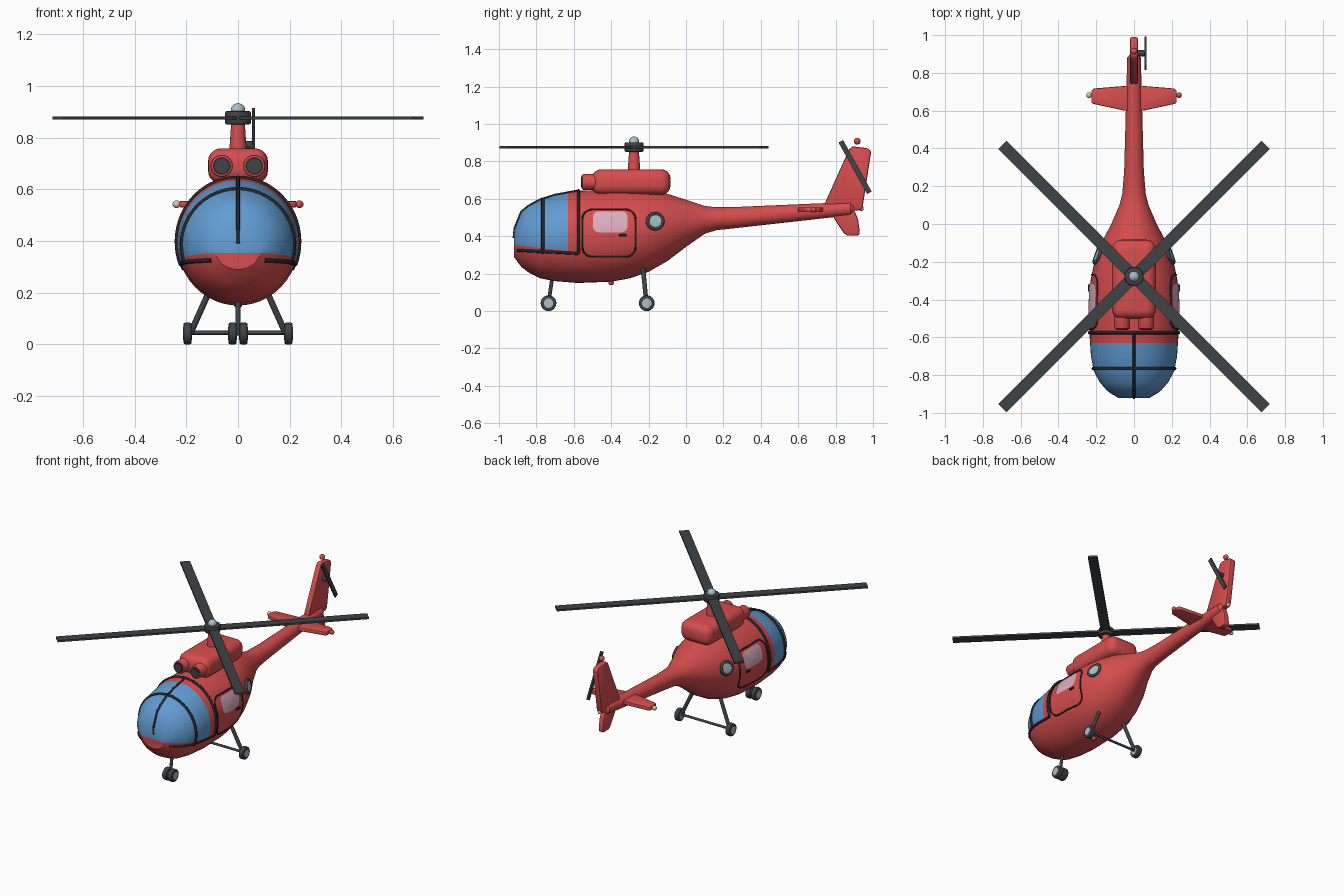
import bpy, bmesh, math
from mathutils import Vector, Matrix

if "Cube" in bpy.data.objects:
    bpy.data.objects.remove(bpy.data.objects["Cube"])


def material(name, *rgb):
    m = bpy.data.materials.new(name)
    m.use_nodes = True
    m.diffuse_color = (*rgb, 1)
    m.node_tree.nodes["Principled BSDF"].inputs["Base Color"].default_value = (*rgb, 1)
    return m


RED = material("red paint", .68, .075, .075)
BLUE = material("blue glass", .12, .33, .65)
DARK = material("dark grey", .05, .056, .062)
BLACK = material("black trim", .018, .02, .022)
PALE = material("pale grey", .42, .52, .58)
PINK = material("pink glass", .72, .42, .53)
CREAM = material("cream lamp", .68, .6, .43)


def finish(name, bm, *mats):
    bmesh.ops.recalc_face_normals(bm, faces=bm.faces)
    me = bpy.data.meshes.new(name)
    bm.to_mesh(me)
    bm.free()
    for m in mats:
        me.materials.append(m)
    me.shade_smooth()
    me.set_sharp_from_angle(angle=math.radians(35))
    ob = bpy.data.objects.new(name, me)
    bpy.context.collection.objects.link(ob)
    return ob


def bevel(bm, width, segments=2, min_angle=.6):
    edges = [e for e in bm.edges if e.calc_face_angle(0) > min_angle]
    bmesh.ops.bevel(bm, geom=edges, offset=width, segments=segments, profile=.5,
                    affect='EDGES', clamp_overlap=True)


def rod(name, a, b, r1, mat, r2=None, soft=0, sides=24):
    a, b = Vector(a), Vector(b)
    bm = bmesh.new()
    mtx = Matrix.Translation((a + b) / 2) @ (b - a).to_track_quat('Z', 'Y').to_matrix().to_4x4()
    bmesh.ops.create_cone(bm, cap_ends=True, segments=sides, radius1=r1,
                          radius2=r1 if r2 is None else r2, depth=(b - a).length, matrix=mtx)
    if soft:
        bevel(bm, soft)
    return finish(name, bm, mat)


def ball(name, loc, r, mat):
    bm = bmesh.new()
    bmesh.ops.create_uvsphere(bm, u_segments=20, v_segments=12, radius=r,
                              matrix=Matrix.Translation(loc))
    return finish(name, bm, mat)


def box(name, loc, size, mat, rot=Matrix(), soft=0, segments=2):
    bm = bmesh.new()
    bmesh.ops.create_cube(bm, size=1, matrix=Matrix.Diagonal((*size, 1)))
    if soft:
        bevel(bm, soft, segments)
    bm.transform(Matrix.Translation(loc) @ rot)
    return finish(name, bm, mat)


def plate(name, points, thickness, mat, soft):
    """Extrude a flat outline symmetrically about its own plane."""
    bm = bmesh.new()
    face = bm.faces.new([bm.verts.new(p) for p in points])
    face.normal_update()
    n = face.normal * thickness
    ext = bmesh.ops.extrude_face_region(bm, geom=[face])
    top = [v for v in ext["geom"] if isinstance(v, bmesh.types.BMVert)]
    bmesh.ops.translate(bm, verts=top, vec=n)
    bmesh.ops.translate(bm, verts=bm.verts, vec=-n / 2)
    bmesh.ops.recalc_face_normals(bm, faces=bm.faces)
    bevel(bm, soft)
    return finish(name, bm, mat)


def tube(name, points, r, mat, closed=False):
    cu = bpy.data.curves.new(name, 'CURVE')
    cu.dimensions = '3D'
    cu.bevel_depth, cu.bevel_resolution, cu.use_fill_caps = r, 2, True
    sp = cu.splines.new('POLY')
    sp.points.add(len(points) - 1)
    for p, co in zip(sp.points, points):
        p.co = (*co, 1)
    sp.use_cyclic_u = closed
    cu.materials.append(mat)
    ob = bpy.data.objects.new(name, cu)
    bpy.context.collection.objects.link(ob)
    return ob


# Fuselage stations: y, bottom z, top z, half width
STATIONS = [(-.92, .29, .43, .085), (-.88, .235, .53, .145), (-.84, .205, .562, .18),
            (-.78, .175, .595, .213), (-.7, .16, .62, .228), (-.58, .15, .643, .236),
            (-.4, .157, .65, .238), (-.3, .175, .65, .23), (-.2, .21, .642, .21),
            (-.1, .267, .627, .173), (0, .343, .595, .12), (.1, .413, .562, .077),
            (.16, .432, .555, .062), (.28, .445, .557, .052), (.88, .512, .583, .036),
            (.9, .53, .565, .02)]


def section(y):
    for a, b in zip(STATIONS, STATIONS[1:]):
        if y <= b[0]:
            t = (y - a[0]) / (b[0] - a[0])
            lo, hi, w = (a[i] + (b[i] - a[i]) * t for i in (1, 2, 3))
            return (lo + hi) / 2, w, (hi - lo) / 2


def around(y, t):
    zc, w, h = section(y)
    return Vector((w * math.cos(t), y, zc + h * math.sin(t)))


def on_side(s, y, z, off=0):
    zc, w, h = section(y)
    return Vector((s * (w * math.sqrt(max(0, 1 - ((z - zc) / h) ** 2)) + off), y, z))


# Fuselage with the windshield cut into it
bm = bmesh.new()
N = 48
rings = [[bm.verts.new(around(st[0], math.tau * i / N)) for i in range(N)] for st in STATIONS]
for a, b in zip(rings, rings[1:]):
    for i in range(N):
        bm.faces.new((a[i], a[i - 1], b[i - 1], b[i]))
bm.faces.new(rings[0])
bm.faces.new(rings[-1])
BACK = -.63
sill, slope = Vector((0, -.57, .312)), Vector((0, .12, 1))
bmesh.ops.bisect_plane(bm, geom=bm.verts[:] + bm.edges[:] + bm.faces[:],
                       plane_co=(0, BACK, 0), plane_no=(0, 1, 0))
front = [f for f in bm.faces if f.calc_center_median().y < BACK]
parts = set(front) | {e for f in front for e in f.edges} | {v for f in front for v in f.verts}
bmesh.ops.bisect_plane(bm, geom=list(parts), plane_co=sill, plane_no=slope)
for f in bm.faces:
    c = f.calc_center_median()
    f.material_index = int(c.y < BACK and (c - sill).dot(slope) > 0)
finish("fuselage", bm, RED, BLUE)

# Windshield frame
for name, y in (("front_hoop", -.765), ("rear_hoop", -.575)):
    zc, w, h = section(y)
    t0 = math.asin((.308 - zc) / h)
    tube(name, [around(y, t0 + (math.pi - 2 * t0) * i / 40) for i in range(41)], .009, BLACK)
tube("centre_bar", [around(y, math.pi / 2) for y in (-.575, -.7, -.78, -.84, -.88, -.915)]
     + [(0, -.92, .39)], .007, BLACK)


def rounded(cy, cz, hy, hz, r, steps=6):
    pts = []
    for k, (sy, sz) in enumerate(((1, 1), (-1, 1), (-1, -1), (1, -1))):
        for i in range(steps + 1):
            t = math.pi / 2 * (k + i / steps)
            pts.append((cy + sy * (hy - r) + r * math.cos(t), cz + sz * (hz - r) + r * math.sin(t)))
    return pts


def subdivided(pts, n=6):
    return [(a[0] + (b[0] - a[0]) * i / n, a[1] + (b[1] - a[1]) * i / n)
            for a, b in zip(pts, pts[1:] + pts[:1]) for i in range(n)]


def patch(name, s, pts, off, mat, levels=6):
    """Thin pane that follows the curved body side."""
    bm = bmesh.new()
    cy, cz = (sum(p[i] for p in pts) / len(pts) for i in (0, 1))
    mid = bm.verts.new(on_side(s, cy, cz, off))
    prev = None
    for k in range(1, levels + 1):
        f = k / levels
        ring = [bm.verts.new(on_side(s, cy + (y - cy) * f, cz + (z - cz) * f, off)) for y, z in pts]
        for i in range(len(ring)):
            bm.faces.new((ring[i], ring[i - 1], prev[i - 1], prev[i]) if prev
                         else (ring[i], ring[i - 1], mid))
        prev = ring
    return finish(name, bm, mat)


# Side details, mirrored
for s, side in ((1, "left"), (-1, "right")):
    tube(side + "_sill_bar", [on_side(s, -.575 - .325 * i / 16, .308 + .017 * i / 16)
                              for i in range(17)], .008, BLACK)
    door = subdivided(rounded(-.412, .417, .143, .127, .055))
    tube(side + "_door_seam", [on_side(s, *p) for p in door], .005, BLACK, True)
    patch(side + "_door_window", s, rounded(-.405, .477, .092, .056, .03), .005, PINK)
    box(side + "_door_handle", on_side(s, -.338, .405, .004), (.014, .038, .012), BLACK, soft=.003)
    port = rounded(-.165, .48, .04, .04, .04)
    patch(side + "_porthole_glass", s, port, .009, PALE)
    tube(side + "_porthole_rim", [on_side(s, *p, .003) for p in port], .01, DARK, True)

    # Engine intakes
    x = s * .063
    rod(side + "_intake", (x, -.555, .69), (x, -.4, .69), .043, RED, soft=.008)
    rod(side + "_intake_mouth", (x, -.558, .69), (x, -.5, .69), .034, BLACK)
    rod(side + "_intake_core", (x, -.561, .69), (x, -.5, .69), .028, DARK)

    # Landing gear
    rod(side + "_rear_strut", (s * .183, -.212, .045), (s * .1, -.23, .23), .012, DARK)
    for name, wx, wy in (("rear", s * .195, -.21), ("nose", s * .021, -.735)):
        rod(f"{side}_{name}_wheel", (wx - .016, wy, .042), (wx + .016, wy, .042), .042, DARK, soft=.007)
        rod(f"{side}_{name}_hubcap", (wx - .018, wy, .042), (wx + .018, wy, .042), .025, PALE)

    # Tailplane
    plate(side + "_tailplane", [(0, .735, .542), (s * .215, .717, .542), (s * .226, .705, .542),
                                (s * .226, .645, .542), (s * .215, .636, .542), (s * .05, .6, .542),
                                (0, .597, .542)], .026, RED, .006)
    ball(side + "_tip_lamp", (s * .238, .682, .542), .015, RED if s > 0 else CREAM)

rod("rear_axle", (-.19, -.21, .045), (.19, -.21, .045), .008, DARK)
rod("nose_strut", (0, -.735, .042), (0, -.715, .18), .01, DARK)
rod("nose_axle", (-.02, -.735, .042), (.02, -.735, .042), .008, DARK)
ball("belly_lamp", (0, -.4, .153), .015, RED)

# Engine cowling, mast and main rotor
box("engine_cowling", (0, -.293, .69), (.232, .42, .136), RED, soft=.05, segments=5)
AX = -.278
rod("mast", (0, AX, .73), (0, AX, .86), .035, RED, .026)
rod("rotor_hub", (0, AX, .851), (0, AX, .902), .05, DARK, soft=.006)
ball("hub_cap", (0, AX, .905), .028, PALE)
for k in range(4):
    turn = Matrix.Rotation(math.pi * (.25 + k / 2), 4, 'Z')
    centre = Vector((0, AX, .876))
    box(f"rotor_blade_{k + 1}", centre + turn @ Vector((.51, 0, 0)), (.95, .062, .012), DARK, turn)

# Tail fins and lamps
plate("upper_fin", [(0, .735, .56), (0, .872, .865), (0, .89, .881), (0, .975, .87),
                    (0, .99, .852), (0, .945, .56), (0, .935, .54), (0, .8, .53)], .04, RED, .008)
plate("lower_fin", [(0, .775, .54), (0, .795, .49), (0, .845, .415), (0, .865, .403),
                    (0, .92, .403), (0, .93, .415), (0, .92, .49), (0, .9, .54)], .036, RED, .008)
ball("fin_top_lamp", (0, .915, .908), .018, RED)
ball("tail_lamp", (0, .937, .548), .013, CREAM)

# Tail rotor
rod("tail_rotor_hub", (.01, .904, .77), (.06, .904, .77), .016, DARK)
box("tail_rotor_blade", (.06, .904, .77), (.01, .028, .315), DARK, Matrix.Rotation(math.radians(29), 4, 'X'))
